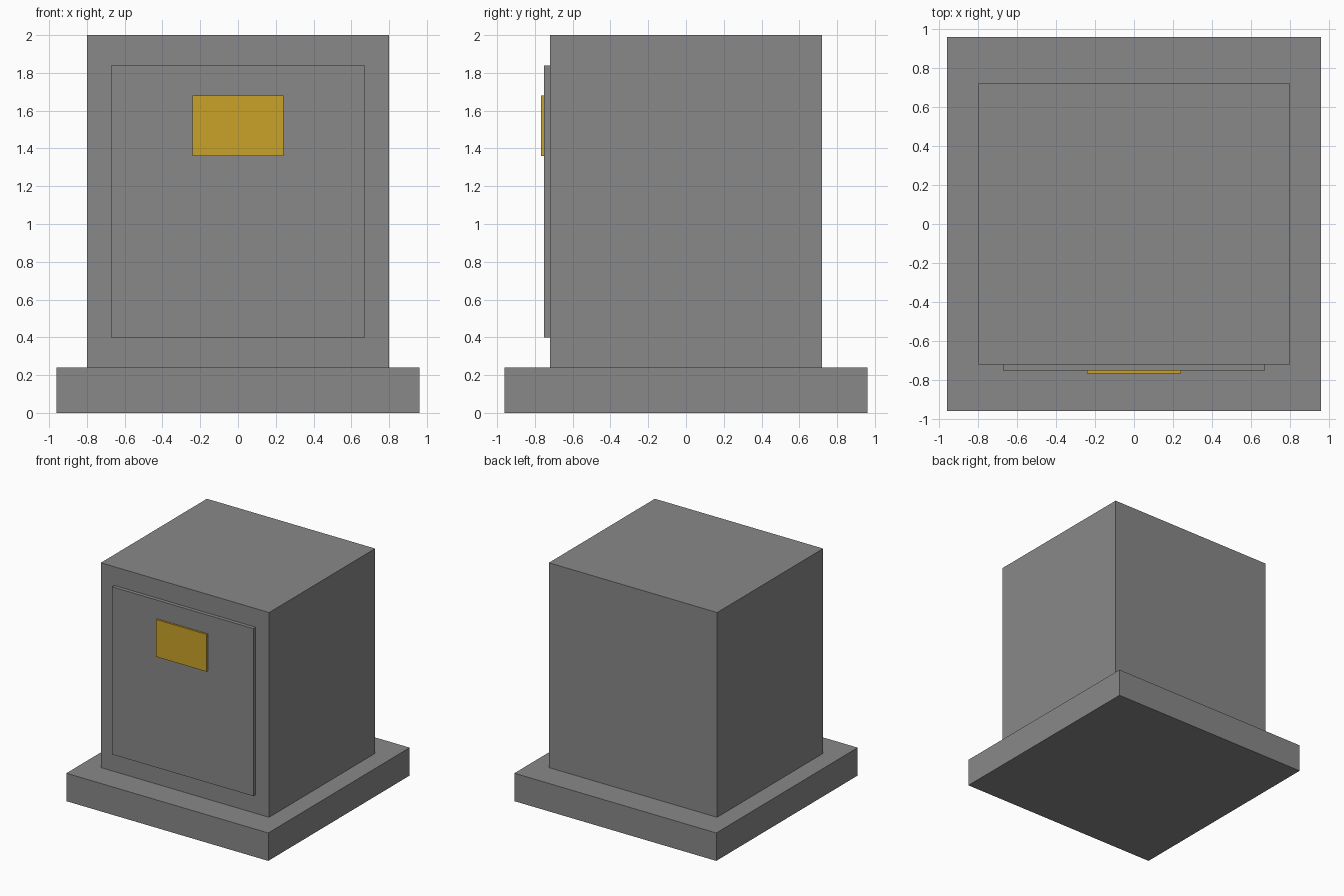
import bpy

if "Cube" in bpy.data.objects:
    bpy.data.objects.remove(bpy.data.objects["Cube"])


def material(name, rgb):
    mat = bpy.data.materials.new(name)
    mat.diffuse_color = (*rgb, 1)
    mat.use_nodes = True
    mat.node_tree.nodes["Principled BSDF"].inputs["Base Color"].default_value = mat.diffuse_color
    return mat


def box(name, x, y, z, mat):
    """Box spanning the given (low, high) ranges."""
    spans = (x, y, z)
    bpy.ops.mesh.primitive_cube_add(size=1, location=[(a + b) / 2 for a, b in spans])
    obj = bpy.context.object
    obj.name = name
    obj.scale = [b - a for a, b in spans]
    bpy.ops.object.transform_apply(location=False, rotation=False, scale=True)
    obj.data.materials.append(mat)
    return obj


stone = material("grey stone", (0.242, 0.250, 0.242))
gold = material("gold", (0.584, 0.361, 0.021))

# Stepped pedestal
box("base_slab", (-0.96, 0.96), (-0.96, 0.96), (0, 0.24), stone)
box("main_block", (-0.80, 0.80), (-0.72, 0.72), (0.24, 2.0), stone)

# Raised front panel with its plaque
box("front_panel", (-0.672, 0.672), (-0.752, -0.72), (0.40, 1.84), stone)
box("plaque", (-0.24, 0.24), (-0.768, -0.752), (1.36, 1.68), gold)
